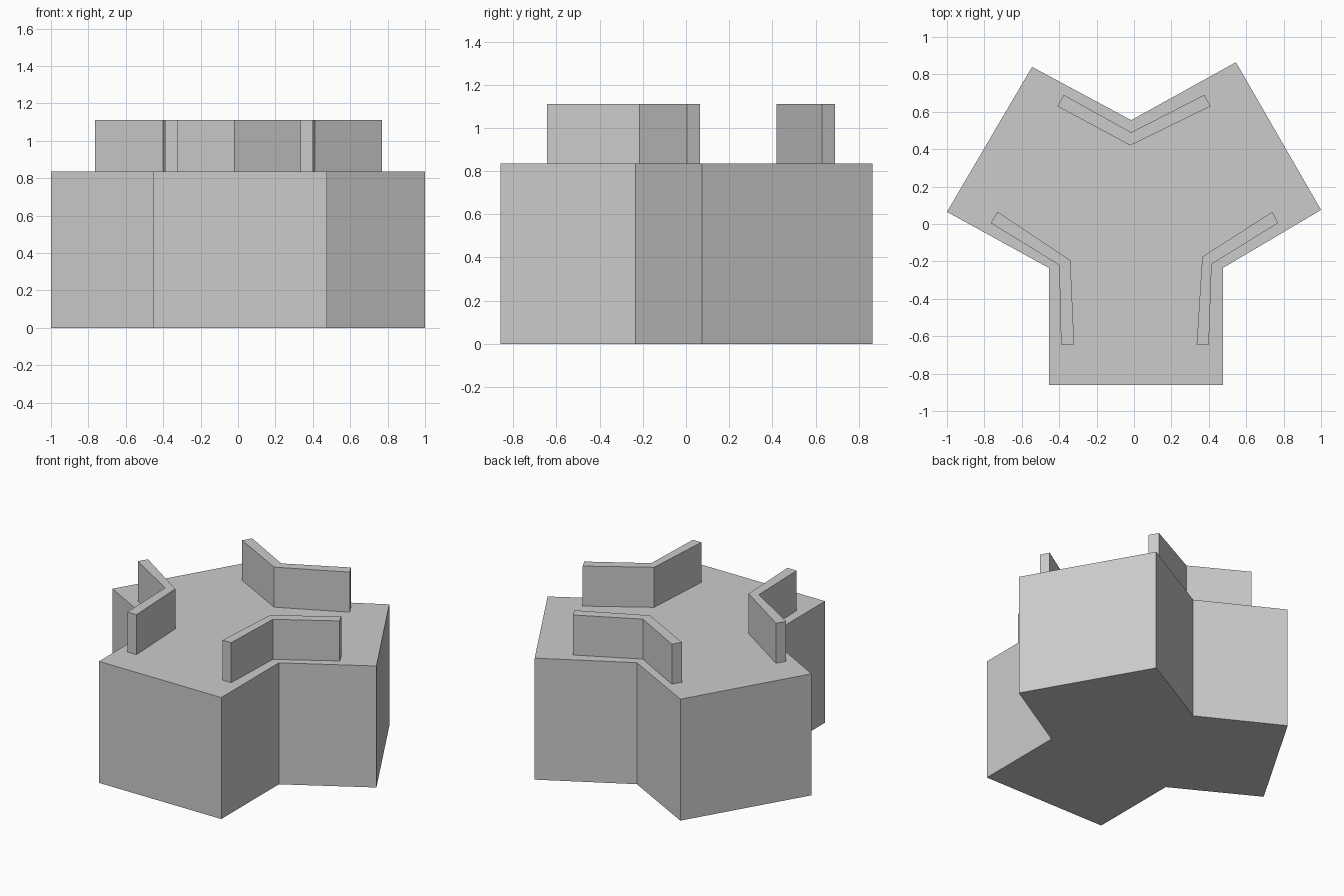
import bpy
import bmesh

cube = bpy.data.objects.get("Cube")
if cube:
    bpy.data.objects.remove(cube, do_unlink=True)

grey = bpy.data.materials.new("light_grey")
grey.use_nodes = True
colour = (0.6, 0.6, 0.6, 1)
grey.diffuse_color = colour
grey.node_tree.nodes["Principled BSDF"].inputs["Base Color"].default_value = colour

BODY_TOP = 0.835
WALL_TOP = 1.11


def prism(name, outline, bottom, top):
    """Extrude a counter-clockwise outline straight up."""
    bm = bmesh.new()
    base = bm.faces.new([bm.verts.new((x, y, bottom)) for x, y in outline])
    sides = bmesh.ops.extrude_face_region(bm, geom=[base], use_keep_orig=True)
    raised = [v for v in sides["geom"] if isinstance(v, bmesh.types.BMVert)]
    bmesh.ops.translate(bm, verts=raised, vec=(0, 0, top - bottom))
    bmesh.ops.recalc_face_normals(bm, faces=bm.faces)
    mesh = bpy.data.meshes.new(name)
    bm.to_mesh(mesh)
    bm.free()
    mesh.materials.append(grey)
    obj = bpy.data.objects.new(name, mesh)
    bpy.context.collection.objects.link(obj)
    return obj


# Three-armed block
prism("three_armed_body", [
    (-0.455, -0.86), (0.475, -0.86), (0.475, -0.235),
    (1.0, 0.075), (0.545, 0.865), (-0.015, 0.555),
    (-0.545, 0.84), (-1.0, 0.065), (-0.455, -0.235)], 0, BODY_TOP)

# Bent walls following the three inner corners
walls = {
    "right_wall": [(-0.39, -0.645), (-0.32, -0.645), (-0.34, -0.195),
                   (-0.73, 0.065), (-0.765, 0.005), (-0.40, -0.22)],
    "left_wall": [(0.335, -0.645), (0.40, -0.645), (0.415, -0.215),
                  (0.77, 0.005), (0.74, 0.065), (0.365, -0.175)],
    "back_wall": [(-0.41, 0.63), (-0.02, 0.42), (0.41, 0.63),
                  (0.375, 0.69), (-0.015, 0.49), (-0.375, 0.69)],
}
for name, outline in walls.items():
    prism(name, outline, BODY_TOP, WALL_TOP)
